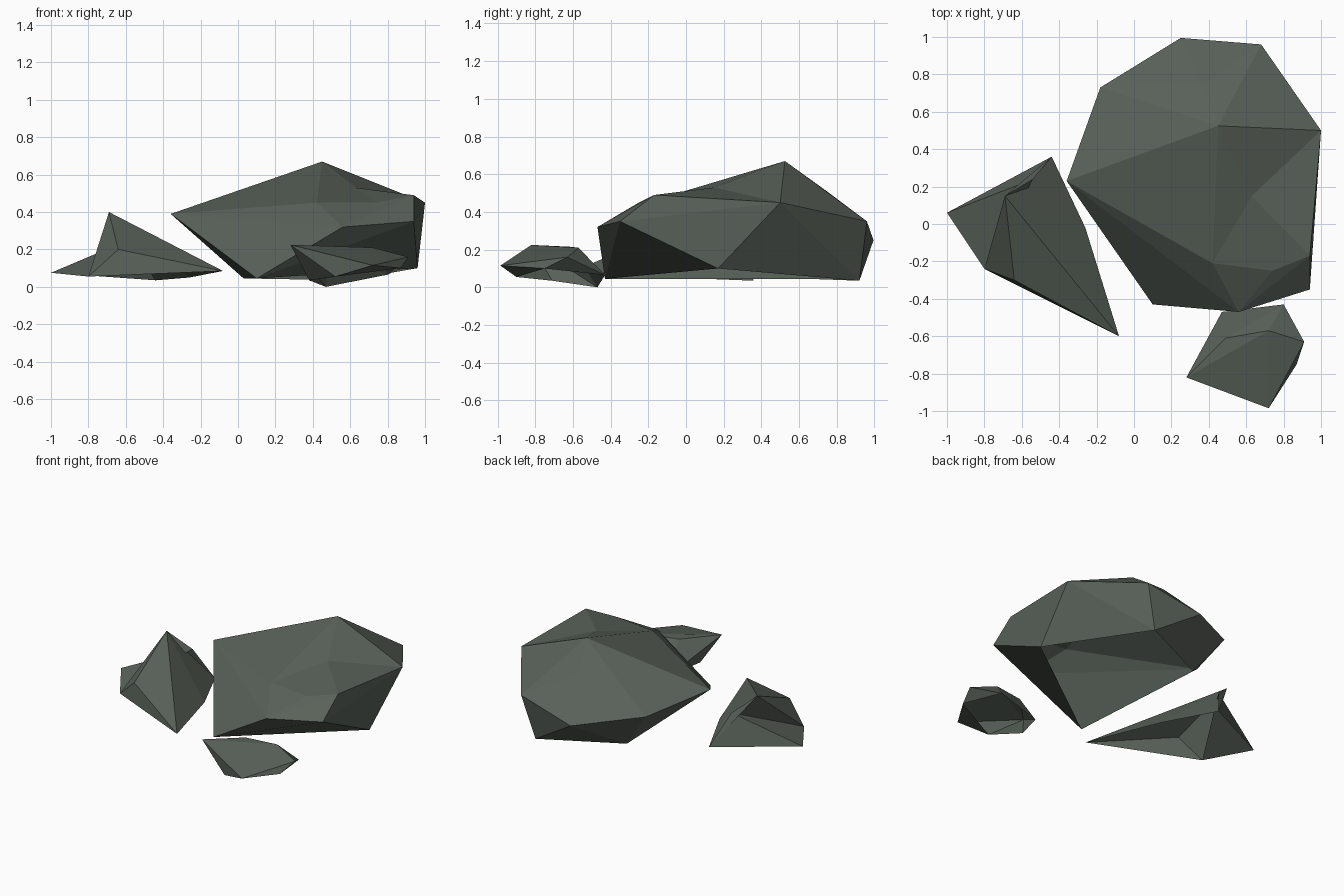
import bpy, bmesh
from mathutils import Vector

if "Cube" in bpy.data.objects:
    bpy.data.objects.remove(bpy.data.objects["Cube"])

stone = bpy.data.materials.new("grey_green_stone")
stone.diffuse_color = (0.10, 0.12, 0.10, 1)
stone.use_nodes = True
stone.node_tree.nodes["Principled BSDF"].inputs["Base Color"].default_value = stone.diffuse_color


def rock(name, points, dents=(), creases=(), rim=0.11):
    """Faceted boulder, open underneath: hull of corner points, then dents and creases."""
    bm = bmesh.new()
    for p in points:
        bm.verts.new(p)
    bmesh.ops.convex_hull(bm, input=bm.verts[:])
    loose = [v for v in bm.verts if not v.link_faces]
    bmesh.ops.delete(bm, geom=loose, context='VERTS')
    bmesh.ops.recalc_face_normals(bm, faces=bm.faces[:])

    def near(p):
        return min(bm.verts, key=lambda v: (v.co - Vector(p)).length)

    # dent: merge the facets inside the ring, then move their middle
    for ring_points, centre in dents:
        ring = {near(p) for p in ring_points}
        facets = [f for f in bm.faces if all(v in ring for v in f.verts) and f.normal.z > 0]
        if len(facets) > 1:
            facets = bmesh.ops.dissolve_faces(bm, faces=facets)["region"]
        if facets:
            middle = bmesh.ops.poke(bm, faces=facets[:1])["verts"][0]
            middle.co = centre
    # crease: flip a ridge so it becomes a hollow
    for a, b in creases:
        edge = bm.edges.get([near(a), near(b)])
        if edge:
            bmesh.utils.edge_rotate(edge, True)
    # open underside: remove the facets lying wholly below the rim
    bm.normal_update()
    under = [f for f in bm.faces
             if f.normal.z < 0 and all(v.co.z < rim for v in f.verts)]
    bmesh.ops.delete(bm, geom=under, context='FACES')
    me = bpy.data.meshes.new(name)
    bm.to_mesh(me)
    bm.free()
    me.materials.append(stone)
    ob = bpy.data.objects.new(name, me)
    bpy.context.collection.objects.link(ob)
    return ob


# large boulder
peak, east = (0.45, 0.525, 0.67), (1.0, 0.5, 0.45)
brow = [(0.42, -0.21, 0.45), (0.74, -0.25, 0.45), (0.94, -0.17, 0.49)]
rock("large_boulder", [
    peak, east, *brow, (0.36, 0.74, 0.515),
    (-0.36, 0.23, 0.39), (-0.18, 0.73, 0.33), (0.25, 0.995, 0.25),
    (0.68, 0.96, 0.35), (0.94, -0.35, 0.35), (0.56, -0.47, 0.32),
    (0.10, -0.43, 0.045), (0.03, 0.65, 0.045), (0.59, 0.92, 0.035),
    (0.96, 0.17, 0.10)],
    dents=[([peak, east, *brow], (0.63, 0.15, 0.53))])

# pointed rock on the left, with a hollow on its outer side
tip, west, tail = (-0.69, 0.15, 0.40), (-1.0, 0.06, 0.075), (-0.44, 0.36, 0.035)
shoulder = (-0.64, -0.30, 0.20)
rock("pointed_rock", [
    tip, west, tail, shoulder, (-0.80, -0.24, 0.055),
    (-0.08, -0.60, 0.085), (-0.26, -0.02, 0.05)],
    dents=[([tip, west, tail], (-0.54, 0.24, 0.27))],
    creases=[(shoulder, west), (tip, west)])

# small rock at the front
rock("small_rock", [
    (0.28, -0.82, 0.225), (0.49, -0.61, 0.215), (0.72, -0.57, 0.21),
    (0.91, -0.63, 0.16), (0.87, -0.75, 0.10), (0.72, -0.985, 0.115),
    (0.80, -0.43, 0.065), (0.47, -0.47, 0.0), (0.38, -0.71, 0.035),
    (0.52, -0.90, 0.055)])
